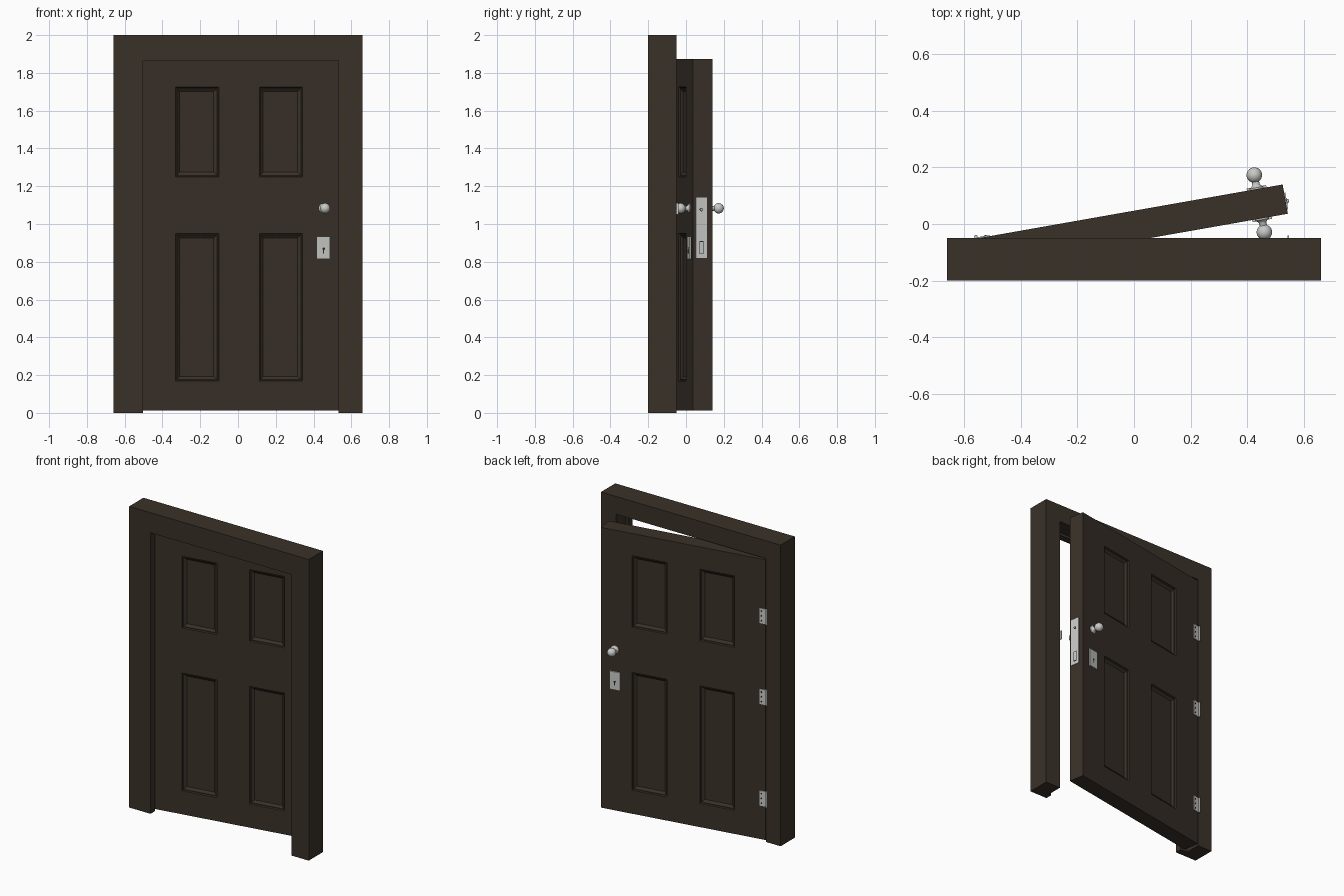
import bpy, bmesh, math
from mathutils import Matrix, Vector

if "Cube" in bpy.data.objects:
    bpy.data.objects.remove(bpy.data.objects["Cube"])


def material(name, rgb):
    m = bpy.data.materials.new(name)
    m.diffuse_color = (*rgb, 1)
    m.use_nodes = True
    m.node_tree.nodes["Principled BSDF"].inputs["Base Color"].default_value = m.diffuse_color
    return m


WOOD = material("dark_wood", (0.042, 0.031, 0.022))
METAL = material("brushed_metal", (0.58, 0.58, 0.57))
HOLE = material("keyhole_black", (0.02, 0.02, 0.02))

# Door space: x along the leaf from the hinge, y = 0 on the back face, z up
L, T, Z0, Z1 = 1.092, 0.105, 0.012, 1.873
SWING = Matrix.Translation((-0.55, -0.05, 0)) @ Matrix.Rotation(math.radians(10), 4, 'Z')


def finish(name, bm, mat, matrix=SWING, smooth=False):
    bmesh.ops.recalc_face_normals(bm, faces=bm.faces)
    bm.transform(matrix)
    me = bpy.data.meshes.new(name)
    bm.to_mesh(me)
    bm.free()
    me.materials.append(mat)
    ob = bpy.data.objects.new(name, me)
    bpy.context.collection.objects.link(ob)
    if smooth:
        bpy.ops.object.select_all(action='DESELECT')
        ob.select_set(True)
        bpy.context.view_layer.objects.active = ob
        bpy.ops.object.shade_smooth_by_angle(angle=math.radians(35))
    return ob


def box_bm(x0, x1, y0, y1, z0, z1):
    bm = bmesh.new()
    bmesh.ops.create_cube(bm, size=1)
    for v in bm.verts:
        v.co = Vector(((x0 + x1) / 2 + v.co.x * (x1 - x0),
                       (y0 + y1) / 2 + v.co.y * (y1 - y0),
                       (z0 + z1) / 2 + v.co.z * (z1 - z0)))
    return bm


def box(name, dims, mat=METAL, matrix=SWING):
    return finish(name, box_bm(*dims), mat, matrix)


def rod(name, centre, r, length, axis='Z', mat=METAL, matrix=SWING, sides=20):
    bm = bmesh.new()
    bmesh.ops.create_cone(bm, cap_ends=True, segments=sides, radius1=r, radius2=r, depth=length)
    rot = {'Z': Matrix(), 'Y': Matrix.Rotation(math.pi / 2, 4, 'X'),
           'X': Matrix.Rotation(math.pi / 2, 4, 'Y')}[axis]
    bm.transform(Matrix.Translation(centre) @ rot)
    return finish(name, bm, mat, matrix, True)


# Door frame: rebated profile swept up, across and down (left, right, top, y)
profile = [(-.66, .66, 2, -.2), (-.503, .532, 1.866, -.2), (-.503, .532, 1.866, -.155),
           (-.553, .55, 1.882, -.155), (-.553, .55, 1.882, -.05), (-.66, .66, 2, -.05)]
bm = bmesh.new()
rings = [[bm.verts.new(c) for c in ((l, y, 0), (l, y, t), (r, y, t), (r, y, 0))]
         for l, r, t, y in profile]
for a, b in zip(rings, rings[1:] + rings[:1]):
    for i in range(3):
        bm.faces.new((a[i], a[i + 1], b[i + 1], b[i]))
bm.faces.new([r[0] for r in rings])
bm.faces.new([r[3] for r in rings])
finish("door_frame", bm, WOOD, Matrix())

# Door leaf with four sunk panels on each side
cols = [(0.205, 0.437), (0.655, 0.887)]
rows = [(0.168, 0.95), (1.25, 1.725)]
bm = box_bm(0, L, -T, 0, Z0, Z1)
for spans, axis in ((cols, (1, 0, 0)), (rows, (0, 0, 1))):
    for p in sum(spans, ()):
        bmesh.ops.bisect_plane(bm, geom=bm.verts[:] + bm.edges[:] + bm.faces[:],
                               plane_co=Vector(axis) * p, plane_no=axis)
bm.normal_update()


def is_panel(f):
    c = f.calc_center_median()
    return (abs(f.normal.y) > 0.9 and any(a < c.x < b for a, b in cols)
            and any(a < c.z < b for a, b in rows))


panels = [f for f in bm.faces if is_panel(f)]
for width, depth in ((0.004, -0.008), (0.004, 0), (0.016, -0.012)):
    bmesh.ops.inset_individual(bm, faces=panels, thickness=width, depth=depth,
                               use_even_offset=True)
finish("door_leaf", bm, WOOD)

# Knobs and lock plates on both faces
KX, KZ, R = 0.999, 1.083, 0.0275
knob = [(0.0, 0), (.025, 0), (.025, .005), (.017, .010), (.013, .016), (.013, .026)]
knob += [(R * math.cos(a), .05 + R * math.sin(a))
         for a in [math.radians(-60 + 15 * i) for i in range(10)]] + [(0.0, .05 + R)]
for side, face_y, s in (("back", 0, 1), ("front", -T, -1)):
    bm = bmesh.new()
    vs = [bm.verts.new((KX + r, face_y + s * h, KZ)) for r, h in knob]
    es = [bm.edges.new(e) for e in zip(vs, vs[1:])]
    bmesh.ops.spin(bm, geom=vs + es, cent=(KX, 0, KZ), axis=(0, 1, 0),
                   angle=2 * math.pi, steps=24)
    bmesh.ops.remove_doubles(bm, verts=bm.verts, dist=1e-5)
    finish(side + "_knob", bm, METAL, smooth=True)

    def plate(name, x0, x1, out, z0, z1, mat):
        ys = sorted((face_y - s * 0.002, face_y + s * out))
        box(side + name, (x0, x1, *ys, z0, z1), mat)

    plate("_lock_plate", KX - .035, KX + .035, .008, .815, .935, METAL)
    plate("_keyhole_slot", KX - .003, KX + .003, .009, .845, .866, HOLE)
    rod(side + "_keyhole", (KX, face_y + s * .0045, .869), .007, .0092, 'Y', HOLE)

# Lock plate, latch and bolt on the free edge
EY = -0.06
box("edge_plate", (L - .004, L + .004, EY - .03, EY + .03, .82, 1.14))
box("bolt_slot", (L, L + .0046, EY - .011, EY + .011, .84, .91), HOLE)
box("bolt", (L, L + .006, EY - .008, EY + .008, .845, .905))
rod("latch_socket", (L, EY, 1.076), .009, .0094, 'X', HOLE)
rod("latch", (L + .004, EY, 1.076), .006, .016, 'X')

# Strike plate with a lip on the right jamb
box("strike_plate", (.546, .552, -.135, -.052, 1.02, 1.14), METAL, Matrix())
box("strike_lip", (.543, .547, -.06, -.04, 1.05, 1.11), METAL, Matrix())

# Three hinges on the back
for i, z in enumerate((.285, .96, 1.497)):
    n = str(i + 1)
    box("hinge_leaf_" + n, (-.002, .04, -.003, .004, z - .05, z + .05))
    rod("hinge_pin_" + n, (-.008, .007, z), .006, .104, sides=16)
    for j in (-1, 0, 1):
        rod("hinge_screw_%s_%d" % (n, j + 2), (.026, .004, z + j * .032), .005, .004, 'Y',
            HOLE, sides=10)
